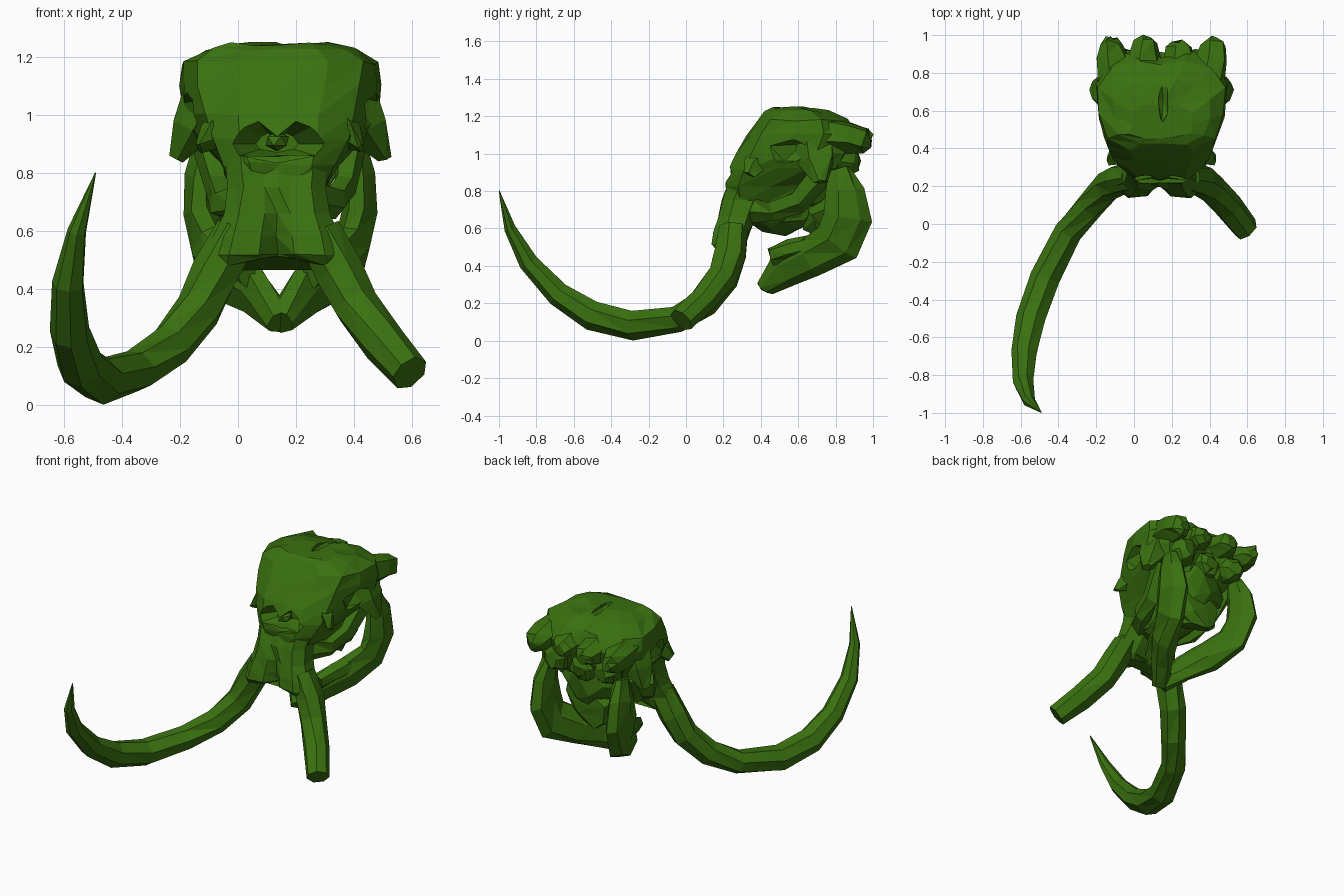
import bpy, math, random
from mathutils import Vector

if "Cube" in bpy.data.objects:
    bpy.data.objects.remove(bpy.data.objects["Cube"])

CX = 0.145  # centre line of the skull
green = bpy.data.materials.new("bone_green")
green.use_nodes = True
green.diffuse_color = (0.042, 0.165, 0.005, 1)
green.node_tree.nodes["Principled BSDF"].inputs["Base Color"].default_value = (0.042, 0.165, 0.005, 1)


def make(name, verts, faces, rough=0.0, seed=1):
    rng = random.Random(seed)
    verts = [Vector(v) + Vector([rng.uniform(-rough, rough) for _ in range(3)]) for v in verts]
    mesh = bpy.data.meshes.new(name)
    mesh.from_pydata(verts, [], faces)
    mesh.materials.append(green)
    ob = bpy.data.objects.new(name, mesh)
    bpy.context.collection.objects.link(ob)
    # consistent outward normals
    bpy.ops.object.select_all(action='DESELECT')
    bpy.context.view_layer.objects.active = ob
    ob.select_set(True)
    bpy.ops.object.mode_set(mode='EDIT')
    bpy.ops.mesh.select_all(action='SELECT')
    bpy.ops.mesh.normals_make_consistent(inside=False)
    bpy.ops.object.mode_set(mode='OBJECT')
    return ob


def loft(name, rings, rough=0.0, seed=1):
    n = len(rings[0])
    verts = [v for r in rings for v in r]
    faces = [list(range(n)), [len(verts) - n + i for i in range(n)]]
    for k in range(len(rings) - 1):
        for i in range(n):
            a, b = k * n + i, k * n + (i + 1) % n
            faces += [[a, b, b + n], [a, b + n, a + n]]
    return make(name, verts, faces, rough, seed)


def mirrored(half, front, back):
    """Closed ring from a half outline of (x, y) with its two centre points."""
    return [(0, front)] + half + [(0, back)] + [(-x, y) for x, y in reversed(half)]


def tube(name, path, sides=7, side=0, rough=0.0, seed=1):
    """Sweep an oval along (x, y, z, half width, half depth); side = +-1 measures x from the centre line."""
    pts = [Vector((CX + side * p[0] if side else p[0], p[1], p[2])) for p in path]
    rings = []
    for i, p in enumerate(pts):
        t = (pts[min(i + 1, len(pts) - 1)] - pts[max(i - 1, 0)]).normalized()
        b = t.cross(Vector((1, 0, 0))).normalized()
        a = b.cross(t)
        ring = []
        for k in range(sides):
            w = math.tau * k / sides + 0.3
            ring.append(p + a * path[i][3] * math.cos(w) + b * path[i][-1] * math.sin(w))
        rings.append(ring)
    return loft(name, rings, rough, seed)


def lump(name, loc, scale, rough=0.0, seed=1, detail=2):
    bpy.ops.mesh.primitive_ico_sphere_add(subdivisions=detail, radius=1)
    ob = bpy.context.object
    ob.name = name
    rng = random.Random(seed)
    for v in ob.data.vertices:
        v.co = Vector([c * s + l + rng.uniform(-rough, rough) for c, s, l in zip(v.co, scale, loc)])
    ob.data.materials.append(green)
    return ob


def carve(target, cutter):
    cutter.hide_render = True
    m = target.modifiers.new("carve", 'BOOLEAN')
    m.operation, m.object, m.solver = 'DIFFERENCE', cutter, 'EXACT'
    bpy.context.view_layer.objects.active = target
    bpy.ops.object.modifier_apply(modifier=m.name)
    bpy.data.objects.remove(cutter)


# Cranium: height, front y, back y, half widths at front, middle, back
levels = [
    (0.64, 0.30, 0.66, 0.12, 0.13, 0.10), (0.74, 0.23, 0.74, 0.15, 0.15, 0.12),
    (0.83, 0.215, 0.81, 0.19, 0.20, 0.18), (0.92, 0.23, 0.85, 0.24, 0.29, 0.25),
    (1.00, 0.265, 0.89, 0.25, 0.335, 0.28), (1.10, 0.33, 0.92, 0.28, 0.345, 0.29),
    (1.18, 0.39, 0.87, 0.29, 0.335, 0.27), (1.225, 0.425, 0.76, 0.22, 0.26, 0.18),
    (1.245, 0.46, 0.64, 0.17, 0.16, 0.10)]
rings = []
for z, yf, yb, hf, hm, hb in levels:
    d = yb - yf
    half = [(hf * 0.55, yf), (hf, yf + d * 0.12), (hm * 0.97, yf + d * 0.4),
            (hm, yf + d * 0.7), (hb, yb - d * 0.08), (hb * 0.45, yb)]
    rings.append([(CX + x, y, z) for x, y in mirrored(half, yf - 0.005, yb - d * 0.06)])
cranium = loft("cranium", rings, 0.008, 4)

# Face plate flaring down into the two tusk sockets, with a groove between them
rings = []
for z, yf, yb, hw, groove, notch in [
        (0.86, 0.235, 0.42, 0.18, 0.0, 0), (0.75, 0.193, 0.40, 0.17, 0.0, 0),
        (0.66, 0.17, 0.37, 0.185, 0.03, 0), (0.58, 0.15, 0.34, 0.22, 0.06, 0),
        (0.52, 0.14, 0.32, 0.24, 0.09, 0), (0.465, 0.165, 0.29, 0.24, 0.07, 0.05)]:
    half = [(hw * 0.25, yf + 0.01), (hw * 0.7, yf), (hw, yf + 0.06), (hw * 0.95, yb - 0.04), (hw * 0.5, yb)]
    rings.append([(CX - 0.01 + x, y, z + notch * (1 - abs(x) / hw))
                  for x, y in mirrored(half, yf + groove, yb - groove * 0.3)])
loft("face_and_sockets", rings, 0.004, 2)

# Winged nasal opening with a hanging beak of bone
outline = mirrored([(0.07, 0.985), (0.12, 0.96), (0.165, 0.90), (0.13, 0.86)], 0.925, 0.835)
nasal = loft("nasal_cutter", [[(CX - 0.01 + x * k, y, 0.90 + (z - 0.90) * k) for x, z in outline]
                              for y, k in ((0.10, 1.0), (0.24, 1.0), (0.36, 0.45))])
carve(cranium, nasal)
lump("nasal_bone", (CX - 0.01, 0.29, 0.91), (0.045, 0.06, 0.035), detail=1)

# Temple hollows and crown slit
for s in (-1, 1):
    carve(cranium, lump("temple_cutter", (CX + s * 0.39, 0.53, 1.0), (0.14, 0.17, 0.10), 0.01, 6, 1))
carve(cranium, lump("crown_cutter", (CX + 0.01, 0.65, 1.25), (0.03, 0.13, 0.04), detail=1))

# Rough underside, upper jaw and palate
lump("skull_base", (CX, 0.73, 0.83), (0.20, 0.14, 0.17), 0.025, 3)
lump("palate", (CX, 0.73, 0.69), (0.18, 0.11, 0.15), 0.025, 5)
lump("upper_jaw", (CX, 0.52, 0.71), (0.145, 0.22, 0.14), 0.015, 8)

# Blunt ridges running out of the back of the skull: x, tip y, height, radius
ridges = [(-0.265, 0.985, 1.06, 0.085), (-0.09, 0.99, 1.07, 0.085), (0.09, 0.96, 1.06, 0.085),
          (0.265, 0.98, 1.06, 0.085), (-0.18, 0.92, 0.96, 0.10), (0.18, 0.92, 0.96, 0.10),
          (0.0, 0.91, 0.93, 0.10)]
for i, (x, y, z, r) in enumerate(ridges):
    tube("back_ridge", [
        (CX + x * 0.9, y - 0.27, z + 0.04, r * 1.2), (CX + x, y - 0.11, z + 0.02, r),
        (CX + x * 1.02, y - 0.03, z + 0.005, r * 0.75), (CX + x, y, z, r * 0.4)], 6, 0, 0.012, i)

for s, label in ((-1, "right"), (1, "left")):
    # Flared ear flange and brow spur
    tube(label + "_ear_flange", [
        (0.23, 0.68, 1.09, 0.10, 0.13), (0.30, 0.70, 0.96, 0.075, 0.11),
        (0.36, 0.72, 0.85, 0.022, 0.04)], 5, s, 0.006, 5)
    tube(label + "_brow_spur", [
        (0.19, 0.43, 0.98, 0.06, 0.08), (0.24, 0.36, 0.93, 0.045, 0.06),
        (0.28, 0.34, 0.885, 0.012, 0.03)], 5, s, 0.004, 6)
    # Cheek arch
    tube(label + "_cheek_arch", [
        (0.10, 0.33, 0.71, 0.05, 0.08), (0.19, 0.47, 0.69, 0.045, 0.06),
        (0.22, 0.60, 0.75, 0.04, 0.07), (0.25, 0.74, 0.91, 0.05, 0.08)], 5, s, 0.012, 7)
    # Lower jaw branch, from hinge to chin
    tube(label + "_lower_jaw", [
        (0.255, 0.82, 0.92, 0.04, 0.06), (0.272, 0.85, 0.80, 0.055, 0.11),
        (0.272, 0.86, 0.66, 0.062, 0.135), (0.245, 0.81, 0.53, 0.065, 0.135),
        (0.175, 0.67, 0.45, 0.07, 0.115), (0.085, 0.53, 0.39, 0.058, 0.11),
        (0.0, 0.425, 0.29, 0.055, 0.05)], 7, s, 0.006, 9)
    # Raised tooth row on the lower jaw
    tube(label + "_lower_tooth_row", [
        (0.115, 0.46, 0.45, 0.035, 0.05), (0.15, 0.56, 0.485, 0.045, 0.055),
        (0.21, 0.72, 0.52, 0.05, 0.06)], 6, s, 0.006, 4)

# Long curved tusk: x, y, z, radius
tube("right_tusk", [
    (0.0, 0.25, 0.60, 0.08), (-0.075, 0.235, 0.46, 0.085), (-0.135, 0.20, 0.33, 0.082),
    (-0.23, 0.10, 0.205, 0.078), (-0.35, -0.04, 0.12, 0.074), (-0.47, -0.28, 0.083, 0.08),
    (-0.545, -0.50, 0.135, 0.08), (-0.58, -0.68, 0.25, 0.07), (-0.585, -0.84, 0.42, 0.055),
    (-0.555, -0.94, 0.60, 0.033), (-0.49, -0.997, 0.80, 0.003)], 7, 0, 0.003, 2)

# Broken tusk with a blunt end
tube("left_tusk", [
    (0.28, 0.25, 0.60, 0.08), (0.35, 0.235, 0.46, 0.088), (0.405, 0.19, 0.34, 0.082),
    (0.50, 0.09, 0.22, 0.077), (0.592, -0.025, 0.11, 0.07)], 7, 0, 0.004, 3)
